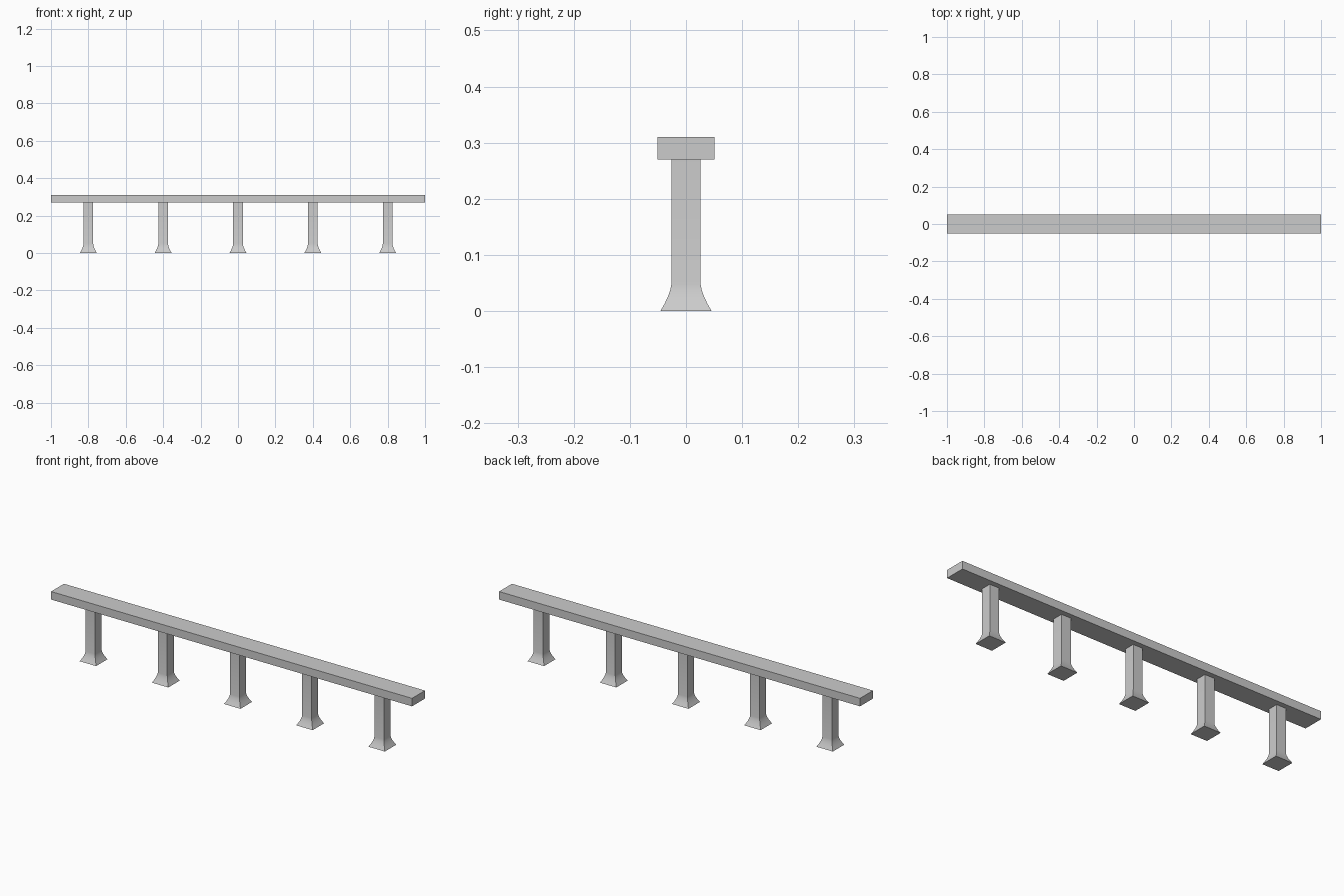
import bpy, bmesh, math

if "Cube" in bpy.data.objects:
    bpy.data.objects.remove(bpy.data.objects["Cube"])


def make_object(name, bm):
    bmesh.ops.recalc_face_normals(bm, faces=bm.faces[:])
    mesh = bpy.data.meshes.new(name)
    bm.to_mesh(mesh)
    bm.free()
    ob = bpy.data.objects.new(name, mesh)
    bpy.context.collection.objects.link(ob)
    return ob


def square_loft(name, x, profile):
    """Stack square rings given as (half width, height) and cap both ends."""
    bm = bmesh.new()
    rings = [[bm.verts.new((x + sx * w, sy * w, z))
              for sx, sy in ((-1, -1), (1, -1), (1, 1), (-1, 1))]
             for w, z in profile]
    for a, b in zip(rings, rings[1:]):
        for i in range(4):
            j = (i + 1) % 4
            bm.faces.new((a[i], a[j], b[j], b[i]))
    bm.faces.new(rings[0][::-1])
    bm.faces.new(rings[-1])
    return make_object(name, bm)


# Handrail beam
bm = bmesh.new()
bmesh.ops.create_cube(bm, size=1)
bmesh.ops.scale(bm, vec=(2.0, 0.102, 0.04), verts=bm.verts)
bmesh.ops.translate(bm, vec=(0, 0, 0.29), verts=bm.verts)
make_object("top_rail", bm)

# Square posts with concave flared feet
POST, FOOT, FLARE = 0.026, 0.0455, 0.048
profile = [(POST + (FOOT - POST) * (1 - t / 4) ** 1.5, FLARE * t / 4)
           for t in range(5)]
profile.append((POST, 0.27))
for n in range(5):
    post = square_loft(f"post_{n + 1}", -0.8 + 0.4 * n, profile)
    bpy.ops.object.select_all(action='DESELECT')
    post.select_set(True)
    bpy.context.view_layer.objects.active = post
    bpy.ops.object.shade_smooth_by_angle(angle=math.radians(30))
